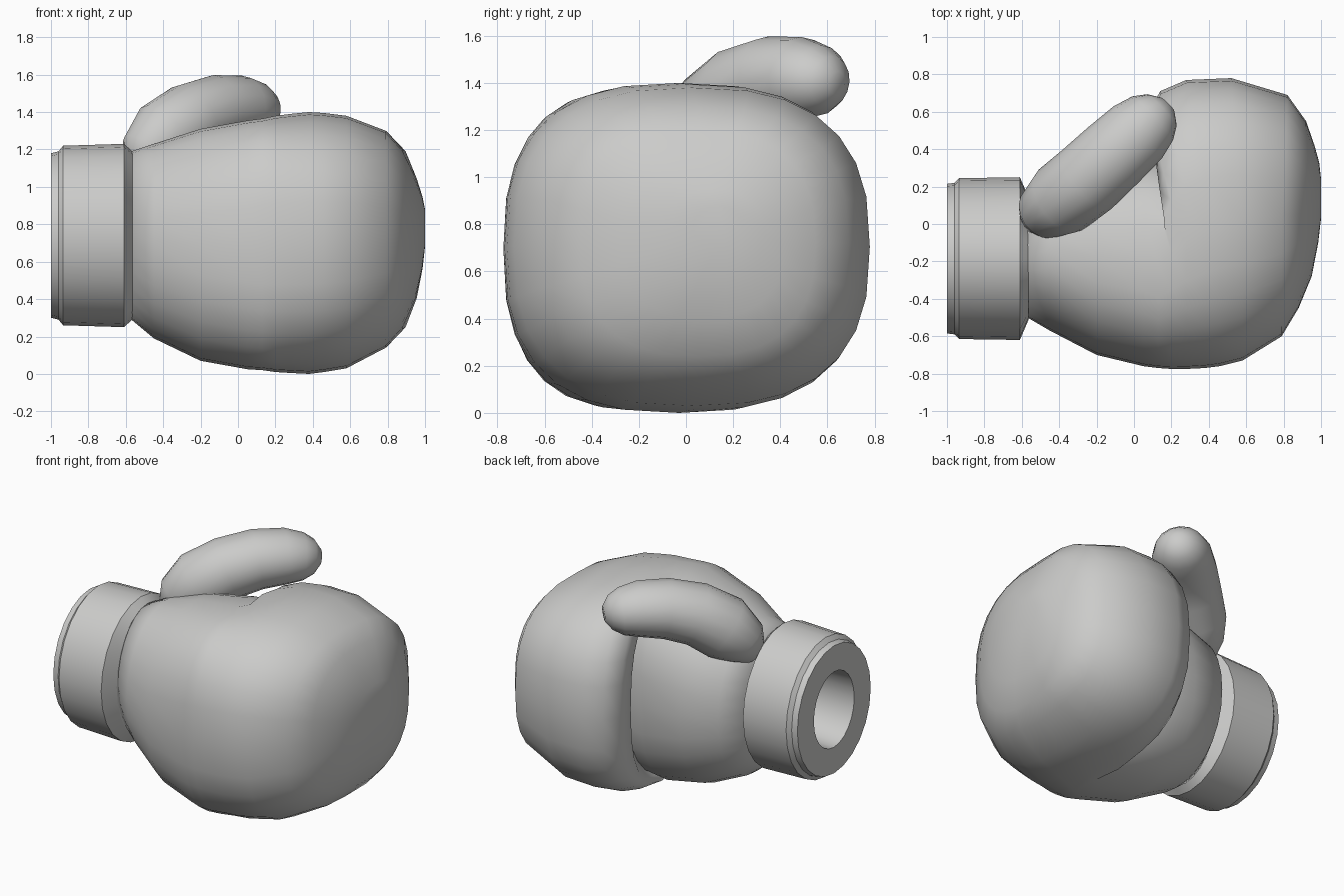
import bpy, bmesh
from math import sin, cos, pi
from mathutils import Vector

cube = bpy.data.objects.get("Cube")
if cube:
    bpy.data.objects.remove(cube)

# One plain leather colour
leather = bpy.data.materials.new("grey leather")
grey = (0.6, 0.6, 0.59, 1)
leather.diffuse_color = grey
leather.use_nodes = True
leather.node_tree.nodes["Principled BSDF"].inputs["Base Color"].default_value = grey


def loft(name, rings, angle):
    """Skin a list of closed rings, capping both ends."""
    bm = bmesh.new()
    loops = [[bm.verts.new(p) for p in ring] for ring in rings]
    n = len(loops[0])
    for a, b in zip(loops, loops[1:]):
        for i in range(n):
            j = (i + 1) % n
            bm.faces.new((a[i], a[j], b[j], b[i]))
    bm.faces.new(loops[0][::-1])
    bm.faces.new(loops[-1])
    bmesh.ops.recalc_face_normals(bm, faces=bm.faces)
    mesh = bpy.data.meshes.new(name)
    bm.to_mesh(mesh)
    bm.free()
    mesh.materials.append(leather)
    obj = bpy.data.objects.new(name, mesh)
    bpy.context.collection.objects.link(obj)
    bpy.ops.object.select_all(action="DESELECT")
    obj.select_set(True)
    bpy.context.view_layer.objects.active = obj
    bpy.ops.object.shade_smooth_by_angle(angle=angle)
    return obj


def rounded(v, n):
    return (1 if v >= 0 else -1) * abs(v) ** (2 / n)


# Fist: front x, palm-side x, y range, z range, squareness
fist = [
    (-.57, -.57, -.50, .14, .29, 1.19, 2.0),
    (-.45, -.46, -.57, .31, .19, 1.23, 2.1),
    (-.20, -.20, -.70, .36, .07, 1.31, 2.3),
    (.05, .08, -.76, .38, .025, 1.355, 2.5),
    (.13, .22, -.77, .33, .02, 1.365, 2.6),   # crease under the curled fingers
    (.20, .10, -.775, .46, .01, 1.38, 2.6),
    (.28, .08, -.775, .60, .005, 1.39, 2.6),
    (.38, .14, -.77, .71, 0, 1.40, 2.6),
    (.46, .28, -.76, .77, .01, 1.395, 2.6),
    (.58, .52, -.73, .78, .03, 1.38, 2.6),
    (.79, .82, -.60, .69, .14, 1.30, 2.6),
    (.88, .92, -.45, .55, .24, 1.20, 2.5),
    (.95, .965, -.28, .42, .40, 1.05, 2.4),
    (.985, .99, -.10, .33, .56, .95, 2.2),
    (1, 1, .03, .24, .68, .88, 2.0),
]
SIDES = 28
rings = []
for xf, xb, y0, y1, z0, z1, n in fist:
    ring = []
    for i in range(SIDES):
        a = 2 * pi * i / SIDES
        x = xf + (xb - xf) * max(0, cos(a)) ** 0.6
        ring.append((x, (y0 + y1) / 2 + (y1 - y0) / 2 * rounded(cos(a), n),
                     (z0 + z1) / 2 + (z1 - z0) / 2 * rounded(sin(a), n)))
    rings.append(ring)
loft("fist", rings, 1.4)

# Thumb: path point, half width, half height
thumb = [
    ((-.54, .02, 1.08), .08, .08),
    ((-.49, .06, 1.16), .15, .16),
    ((-.39, .13, 1.26), .20, .21),
    ((-.25, .24, 1.36), .205, .20),
    ((-.11, .37, 1.41), .20, .19),
    ((.02, .49, 1.42), .19, .175),
    ((.10, .565, 1.41), .16, .15),
    ((.15, .61, 1.405), .115, .11),
    ((.18, .64, 1.40), .05, .05),
]
rings = []
for k, (p, w, h) in enumerate(thumb):
    before = Vector(thumb[max(k - 1, 0)][0])
    after = Vector(thumb[min(k + 1, len(thumb) - 1)][0])
    along = (after - before).normalized()
    side = along.cross(Vector((0, 0, 1))).normalized()
    up = side.cross(along)
    rings.append([Vector(p) + side * w * cos(2 * pi * i / 16) + up * h * sin(2 * pi * i / 16)
                  for i in range(16)])
loft("thumb", rings, 1.4)

# Cuff: x, half depth, half height, from the arm hole outwards to the wrist
cuff = [
    (-.62, .19, .23), (-.80, .21, .25), (-1, .22, .26),
    (-1, .40, .44), (-.96, .405, .45), (-.935, .43, .48),
    (-.61, .435, .49), (-.565, .33, .45),
]
rings = [[(x, -.185 + ry * cos(2 * pi * i / 24), .74 + rz * sin(2 * pi * i / 24))
          for i in range(24)] for x, ry, rz in cuff]
loft("cuff", rings, 0.4)
